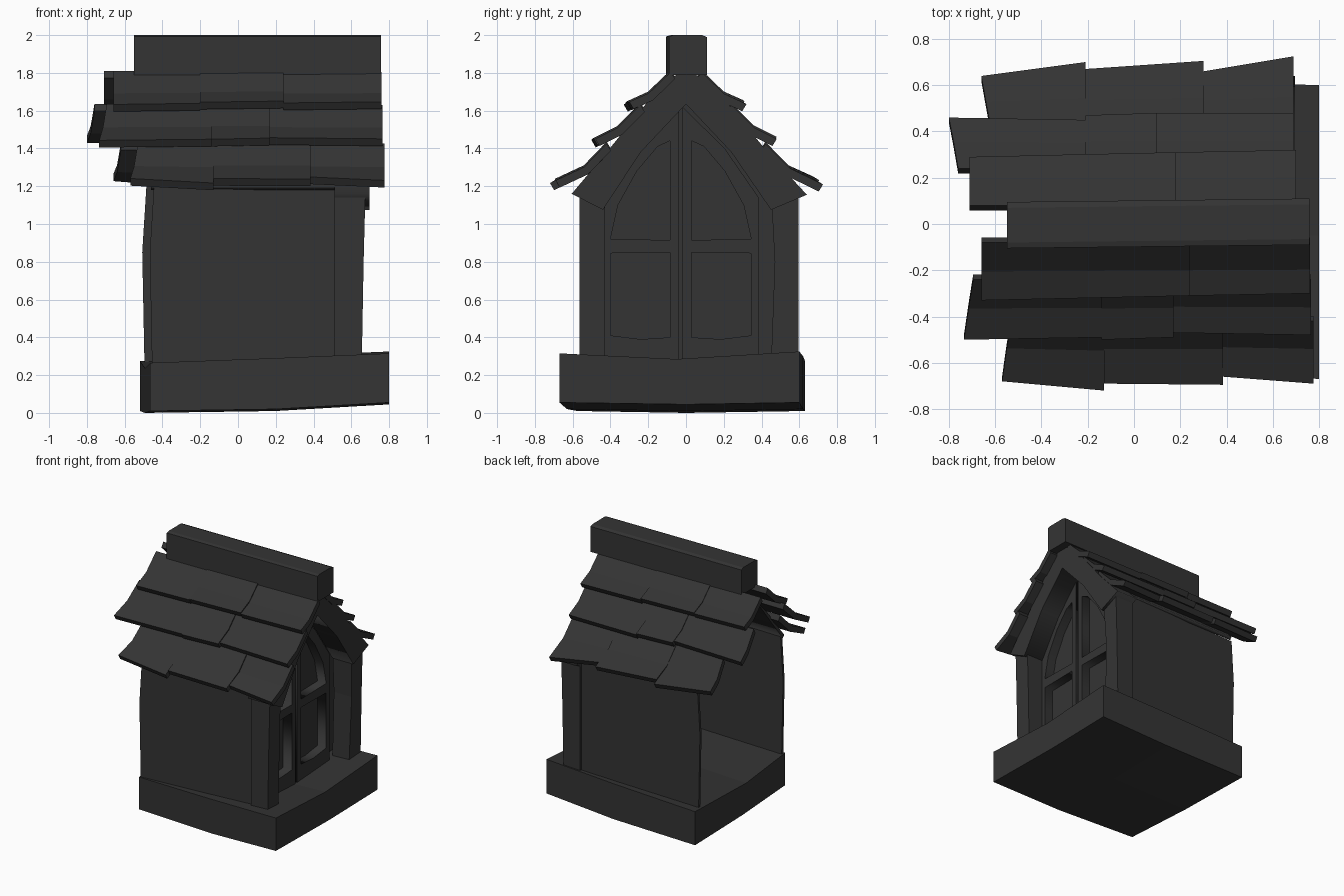
import bpy, bmesh
from mathutils import Matrix

cube = bpy.data.objects.get("Cube")
if cube:
    bpy.data.objects.remove(cube, do_unlink=True)

charcoal = bpy.data.materials.new("charcoal")
charcoal.use_nodes = True
colour = (0.034, 0.034, 0.034, 1)
charcoal.diffuse_color = colour
charcoal.node_tree.nodes["Principled BSDF"].inputs["Base Color"].default_value = colour


def finish(name, bm):
    """Clean the mesh and link it as a named object."""
    bmesh.ops.remove_doubles(bm, verts=bm.verts, dist=0.0001)
    bmesh.ops.recalc_face_normals(bm, faces=bm.faces)
    mesh = bpy.data.meshes.new(name)
    bm.to_mesh(mesh)
    bm.free()
    mesh.materials.append(charcoal)
    obj = bpy.data.objects.new(name, mesh)
    bpy.context.collection.objects.link(obj)


def loft(name, rings):
    """Skin closed rings of points and cap both ends."""
    bm = bmesh.new()
    rows = [[bm.verts.new(p) for p in ring] for ring in rings]
    n = len(rows[0])
    for a, b in zip(rows, rows[1:]):
        for i in range(n):
            j = (i + 1) % n
            bm.faces.new((a[i], a[j], b[j], b[i]))
    bm.faces.new(rows[0])
    bm.faces.new(rows[-1])
    finish(name, bm)


def slab(name, outlines, x0, x1):
    """Extrude (y, z) outlines along x; inner outlines become holes."""
    curve = bpy.data.curves.new(name, "CURVE")
    curve.dimensions = "2D"
    curve.fill_mode = "BOTH"
    curve.extrude = (x1 - x0) / 2
    for outline in outlines:
        spline = curve.splines.new("POLY")
        spline.points.add(len(outline) - 1)
        for point, (y, z) in zip(spline.points, outline):
            point.co = (y, z, 0, 1)
        spline.use_cyclic_u = True
    temp = bpy.data.objects.new(name + "_outline", curve)
    bpy.context.collection.objects.link(temp)
    bpy.context.view_layer.update()
    deps = bpy.context.evaluated_depsgraph_get()
    mesh = bpy.data.meshes.new_from_object(temp.evaluated_get(deps))
    bpy.data.objects.remove(temp, do_unlink=True)
    bm = bmesh.new()
    bm.from_mesh(mesh)
    bpy.data.meshes.remove(mesh)
    # local x, y, z become world y, z, x
    bm.transform(Matrix(((0, 0, 1, (x0 + x1) / 2), (1, 0, 0, 0),
                         (0, 1, 0, 0), (0, 0, 0, 1))))
    finish(name, bm)


# Uneven foundation block with a skewed rear end
def base_ring(xr, xl, y0, y1, low, high):
    xm = (xr + xl) / 2
    return [(xr, y0, low), (xm, 0, low - 0.01), (xl, y1, low), (xl, y1, high + 0.01),
            (xm, -0.05, high - 0.03), (xr, y0, high)]


loft("base", [base_ring(-0.465, -0.52, -0.575, 0.63, 0.01, 0.265),
              base_ring(0.2, 0.2, -0.63, 0.62, 0.02, 0.29),
              base_ring(0.8, 0.8, -0.67, 0.6, 0.055, 0.315)])

# Side walls with slightly bowed rear edges; the rear stays open
for name, rear_y, front_y, t, rear in (("right_wall", -0.565, -0.545, 0.02, -0.455),
                                       ("left_wall", 0.55, 0.58, -0.02, -0.495)):
    loft(name, [[(rear + dx, rear_y, z), (0.52, front_y, z),
                 (0.52, front_y + t, z), (rear + dx, rear_y + t, z)]
                for z, dx in ((0.25, 0), (0.85, -0.012), (1.2, 0.01))])

# Corner posts
for name, a, b, bow in (("right_post", -0.565, -0.43, 0), ("left_post", 0.45, 0.595, 0.02)):
    loft(name, [[(0.51, a + s, z), (x, a + s, z), (x, b, z), (0.51, b, z)]
                for z, x, s in ((0.25, 0.655, 0), (0.8, 0.665, bow), (1.18, 0.675, 0))])

# Gable trim, and a thin roof deck that follows the same roof line
outer = [(-0.605, 1.16), (-0.42, 1.38), (-0.12, 1.75), (-0.04, 1.795),
         (0.04, 1.795), (0.13, 1.75), (0.44, 1.37), (0.64, 1.155)]
inner = [(0.45, 1.075), (0.24, 1.38), (0, 1.635), (-0.24, 1.38), (-0.44, 1.075)]
slab("gable_trim", [outer + inner], 0.51, 0.695)
roof = [(-0.57, 1.2)] + outer[1:-1] + [(0.58, 1.215)]
under = [(y * 0.97, z - 0.02) for y, z in reversed(roof)]
slab("roof_deck", [roof + under], -0.46, 0.52)

# Twin door leaves with open panels, and a recessed backing
leaf = [(-0.44, 0.26), (-0.037, 0.26), (-0.037, 1.62), (-0.26, 1.4), (-0.44, 1.14)]
low_panel = [(-0.4, 0.41), (-0.24, 0.39), (-0.085, 0.4), (-0.085, 0.85), (-0.4, 0.845)]
arch_panel = [(-0.4, 0.92), (-0.085, 0.915), (-0.085, 1.44), (-0.15, 1.41),
              (-0.26, 1.28), (-0.36, 1.1)]


def flip(outline):
    return [(-0.055 - y, z) for y, z in outline]


parts = [leaf, low_panel, arch_panel]
slab("right_door", parts, 0.45, 0.53)
slab("left_door", [flip(p) for p in parts], 0.45, 0.53)
slab("door_backing", [[(-0.53, 0.26), (0.57, 0.26), (0.57, 1.18), (0.3, 1.45),
                       (0, 1.72), (-0.3, 1.45), (-0.53, 1.18)]], 0.43, 0.455)

# Ridge beam, a little skewed, with softened top edges
profile = [(-0.1, 1.79), (-0.1, 1.993), (-0.075, 2), (0.075, 2), (0.1, 1.99), (0.1, 1.79)]
loft("ridge_beam", [[(x, y + shift, z) for y, z in profile]
                    for x, shift in ((-0.55, -0.005), (0.758, 0.01))])


# Overlapping roof tiles: three flared rows of three on each slope
def tile(name, side, top, bottom, line, drops, lift):
    rings = []
    for k, (y, z) in enumerate(line):
        f = k / 2
        xs = [t + (b - t) * f for t, b in zip(top, bottom)]
        ys = [y + d * f * f for d in drops]
        zs = [z + lift - d * 0.6 * f * f for d in drops]
        rings.append([(xs[0], side * ys[0], zs[0]), (xs[1], side * ys[1], zs[1]),
                      (xs[1], side * (ys[1] - 0.022), zs[1] - 0.038),
                      (xs[0], side * (ys[0] - 0.022), zs[0] - 0.038)])
    loft(name, rings)


lines = [[(0.08, 1.81), (0.2, 1.695), (0.31, 1.645)],
         [(0.24, 1.635), (0.36, 1.515), (0.48, 1.455)],
         [(0.42, 1.43), (0.54, 1.305), (0.69, 1.235)]]
cuts = {-1: [(-0.66, -0.2, 0.24, 0.76), (-0.715, -0.14, 0.17, 0.765),
             (-0.55, -0.13, 0.385, 0.775)],
        1: [(-0.71, -0.28, 0.18, 0.7), (-0.78, -0.21, 0.1, 0.69),
            (-0.64, -0.21, 0.3, 0.69)]}
# how far each tile's lower corners droop past the row
droops = {-1: [[(0.02, 0.01), (0.01, 0), (0, -0.01)],
               [(0.02, 0.01), (0.02, 0.01), (-0.01, 0)],
               [(-0.01, 0.03), (0, 0.005), (-0.03, 0)]],
          1: [[(-0.02, -0.01), (-0.01, 0), (0, 0.01)],
              [(-0.02, -0.03), (-0.01, 0), (0, 0)],
              [(-0.05, 0.01), (-0.02, 0.015), (-0.03, 0.035)]]}
for side, label in ((-1, "right"), (1, "left")):
    for r, row in enumerate(cuts[side]):
        flare = 0.02 if r else 0
        for c in range(3):
            edge = flare if c == 0 else 0
            tile(f"{label}_roof_tile_{r + 1}_{c + 1}", side,
                 (row[c] + edge, row[c + 1]), (row[c] - edge, row[c + 1]),
                 lines[r], droops[side][r][c], (0, 0.006, -0.004)[c])
